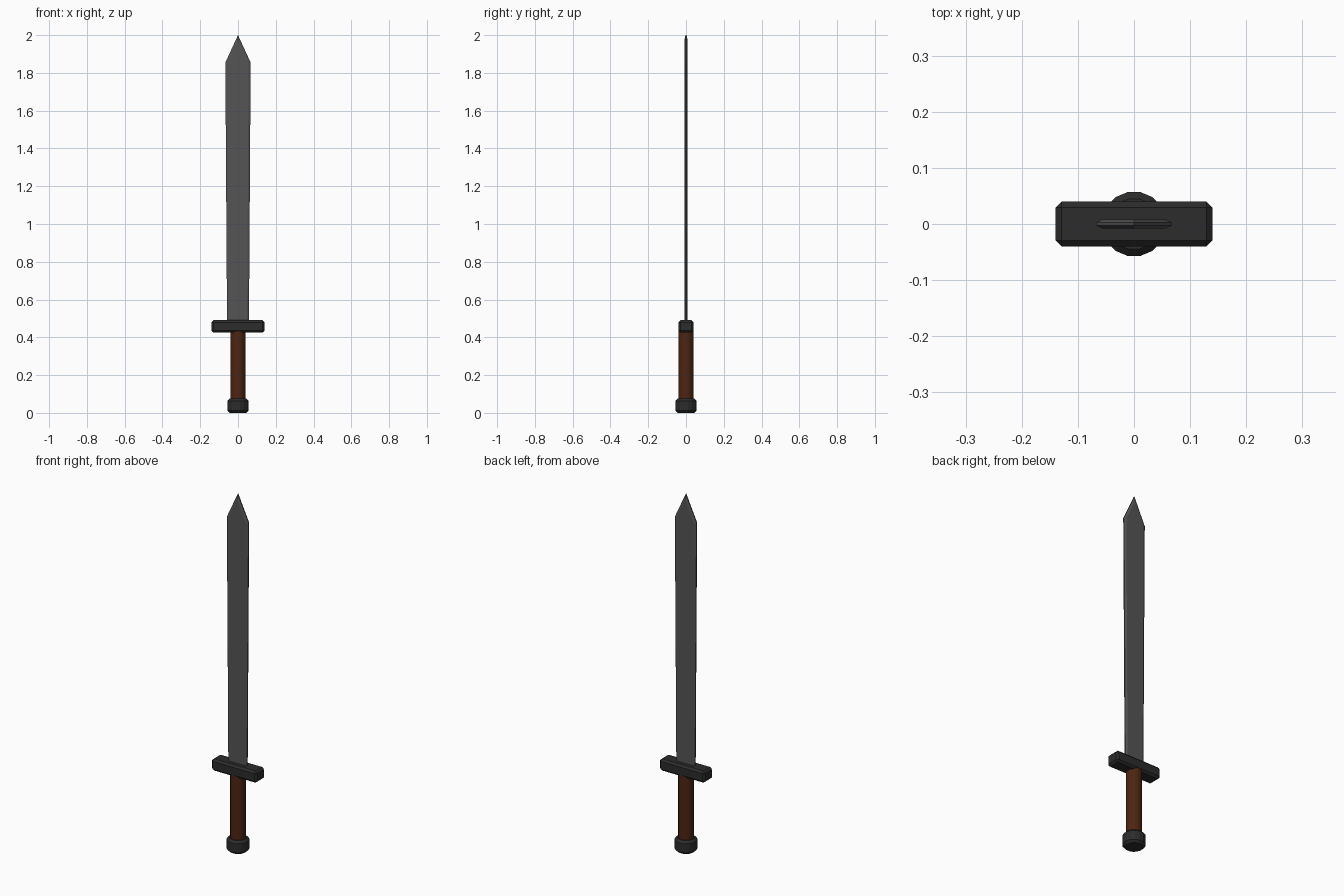
import bpy, bmesh
from math import pi

if "Cube" in bpy.data.objects:
    bpy.data.objects.remove(bpy.data.objects["Cube"])


def paint(ob, name, rgb):
    mat = bpy.data.materials.get(name) or bpy.data.materials.new(name)
    mat.diffuse_color = (*rgb, 1)
    mat.use_nodes = True
    mat.node_tree.nodes["Principled BSDF"].inputs["Base Color"].default_value = mat.diffuse_color
    ob.data.materials.append(mat)


def bevel(ob, width):
    mod = ob.modifiers.new("bevel", 'BEVEL')
    mod.width = width
    mod.segments = 1
    mod.limit_method = 'ANGLE'
    mod.angle_limit = pi / 4


def cylinder(name, radius, z0, z1, sides=16):
    bpy.ops.mesh.primitive_cylinder_add(vertices=sides, radius=radius, depth=z1 - z0,
                                        location=(0, 0, (z0 + z1) / 2),
                                        rotation=(0, 0, pi / sides))
    ob = bpy.context.object
    ob.name = name
    return ob


DARK, STEEL, BROWN = (0.025, 0.025, 0.025), (0.09, 0.09, 0.09), (0.075, 0.018, 0.006)

# Pommel
pommel = cylinder("pommel", 0.058, 0.0, 0.075)
bevel(pommel, 0.012)
paint(pommel, "dark_metal", DARK)

# Grip
grip = cylinder("grip", 0.04, 0.06, 0.44)
paint(grip, "brown_leather", BROWN)

# Crossguard
bpy.ops.mesh.primitive_cube_add(size=1, location=(0, 0, 0.4575))
guard = bpy.context.object
guard.name = "crossguard"
guard.scale = (0.28, 0.08, 0.066)
bpy.ops.object.transform_apply(location=False, rotation=False, scale=True)
bevel(guard, 0.011)
paint(guard, "dark_metal", DARK)

# Blade: flat faces with chamfered cutting edges, widening slightly to the point
outer = [(0.058, 0.47), (0.067, 1.855), (0, 2.0), (-0.067, 1.855), (-0.058, 0.47)]
inner = [(0.048, 0.47), (0.056, 1.852), (0, 1.975), (-0.056, 1.852), (-0.048, 0.47)]
bm = bmesh.new()
loops = [[bm.verts.new((x, y, z)) for x, z in outline]
         for outline, y in ((inner, -0.008), (outer, -0.003), (outer, 0.003), (inner, 0.008))]
for a, b in zip(loops, loops[1:]):
    for i in range(5):
        j = (i + 1) % 5
        bm.faces.new((a[i], a[j], b[j], b[i]))
bm.faces.new(loops[0])
bm.faces.new(loops[-1])
bmesh.ops.recalc_face_normals(bm, faces=bm.faces)
mesh = bpy.data.meshes.new("blade")
bm.to_mesh(mesh)
bm.free()
blade = bpy.data.objects.new("blade", mesh)
bpy.context.collection.objects.link(blade)
paint(blade, "steel", STEEL)
